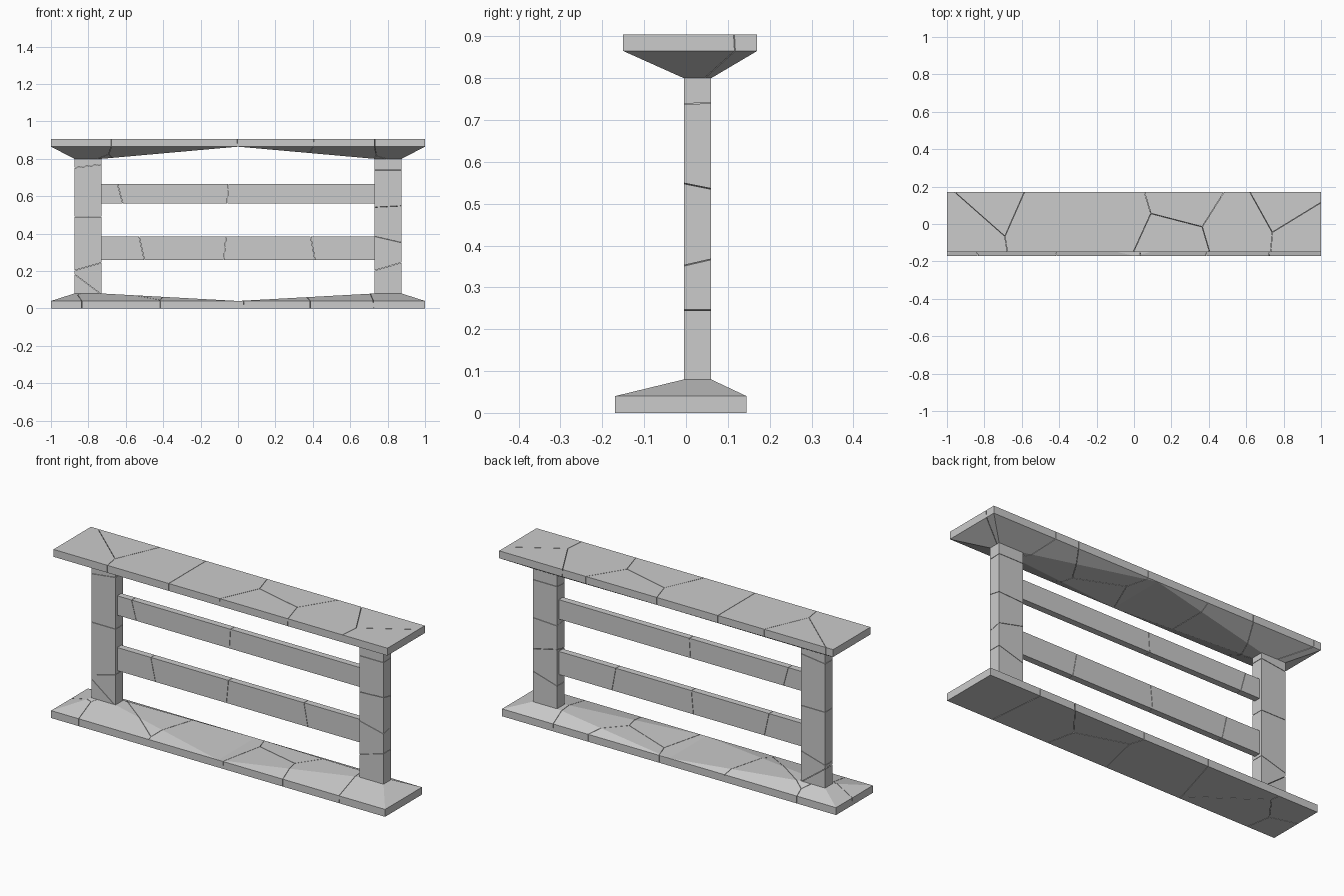
import bpy, bmesh
from mathutils import Vector

if "Cube" in bpy.data.objects:
    bpy.data.objects.remove(bpy.data.objects["Cube"])

GAP = 0.001                      # half width of a crack
PY0, PY1 = -0.005, 0.06          # post depth range
PX0, PX1 = 0.73, 0.875           # post width range


def box(x0, x1, y0, y1, z0, z1):
    bm = bmesh.new()
    bmesh.ops.create_cube(bm, size=1)
    for v in bm.verts:
        v.co = ((x0 + x1) / 2 + v.co.x * (x1 - x0),
                (y0 + y1) / 2 + v.co.y * (y1 - y0),
                (z0 + z1) / 2 + v.co.z * (z1 - z0))
    return bm


def slab(y0, y1, z_out, z_edge, z_post):
    """Plank whose inner side rises to the two posts as low pyramids."""
    bm = bmesh.new()

    def ring(xs, ya, yb, z):
        return [[bm.verts.new((x, y, z)) for x in xs] for y in (ya, yb)]

    of, ob = ring((-1, 1), y0, y1, z_out)
    ef, eb = ring((-1, 0, 1), y0, y1, z_edge)
    faces = [of + ob[::-1], of + ef[::-1], ob + eb[::-1],
             [of[0], ob[0], eb[0], ef[0]], [of[1], ob[1], eb[2], ef[2]]]
    for i, (a, b) in enumerate(((-PX1, -PX0), (PX0, PX1))):
        pf, pb = ring((a, b), PY0, PY1, z_post)
        base = [ef[i], ef[i + 1], eb[i + 1], eb[i]]
        top = [pf[0], pf[1], pb[1], pb[0]]
        faces.append(top)
        for k in range(4):
            n = (k + 1) % 4
            faces.append([base[k], base[n], top[n], top[k]])
    for f in faces:
        bm.faces.new(f)
    bmesh.ops.recalc_face_normals(bm, faces=bm.faces[:])
    return bm


def cracked(name, solid, seeds):
    """Split a solid into stone shards, one cell around each seed point."""
    seeds = [Vector(s) for s in seeds]
    out = bmesh.new()
    for s in seeds:
        cell = solid.copy()
        for t in seeds:
            if t is s or not cell.verts:
                continue
            d = (t - s).normalized()
            bmesh.ops.bisect_plane(
                cell, geom=cell.verts[:] + cell.edges[:] + cell.faces[:],
                dist=1e-6, plane_co=(s + t) / 2 - d * GAP, plane_no=d,
                clear_outer=True)
            rim = [e for e in cell.edges if e.is_boundary]
            if rim:
                bmesh.ops.holes_fill(cell, edges=rim, sides=0)
        bmesh.ops.recalc_face_normals(cell, faces=cell.faces[:])
        tmp = bpy.data.meshes.new("shard")
        cell.to_mesh(tmp)
        cell.free()
        out.from_mesh(tmp)
        bpy.data.meshes.remove(tmp)
    solid.free()
    mesh = bpy.data.meshes.new(name)
    out.to_mesh(mesh)
    out.free()
    obj = bpy.data.objects.new(name, mesh)
    bpy.context.collection.objects.link(obj)


# top rail and base plank
cracked("top_plank", slab(-0.15, 0.17, 0.905, 0.865, 0.80),
        [(-.9, -.03, .87), (-.75, .14, .88), (-.5, .03, .87), (-.12, .03, .87),
         (.21, -.12, .88), (.28, .15, .87), (.55, -.02, .87),
         (.82, .13, .88), (.93, -.05, .87)])
cracked("base_plank", slab(-0.17, 0.145, 0.0, 0.04, 0.08),
        [(-.97, -.1, .03), (-.92, .08, .02), (-.73, -.06, .03), (-.6, .12, .02),
         (-.12, -.02, .03), (.23, -.1, .02), (.3, .12, .03),
         (.5, -.04, .02), (.92, 0, .03)])

# posts
cracked("left_post", box(-PX1, -PX0, PY0, PY1, 0.08, 0.80),
        [(-.82, .03, .08), (-.76, .03, .16), (-.8, .03, .3), (-.8, .03, .68),
         (-.82, .03, .84)])
cracked("right_post", box(PX0, PX1, PY0, PY1, 0.08, 0.80),
        [(.83, .03, .14), (.78, .03, .31), (.81, .0, .44), (.80, .04, .64),
         (.80, .03, .84)])

# horizontal rails
for name, z0, z1, xs in (("lower_rail", 0.26, 0.385, (-.65, -.38, .24, .56)),
                         ("upper_rail", 0.56, 0.665, (-.74, -.52, .41))):
    zm = (z0 + z1) / 2
    cracked(name, box(-PX0, PX0, 0.01, 0.045, z0, z1),
            [(x, 0.03, zm + (0.03 if i % 2 else -0.03)) for i, x in enumerate(xs)])
